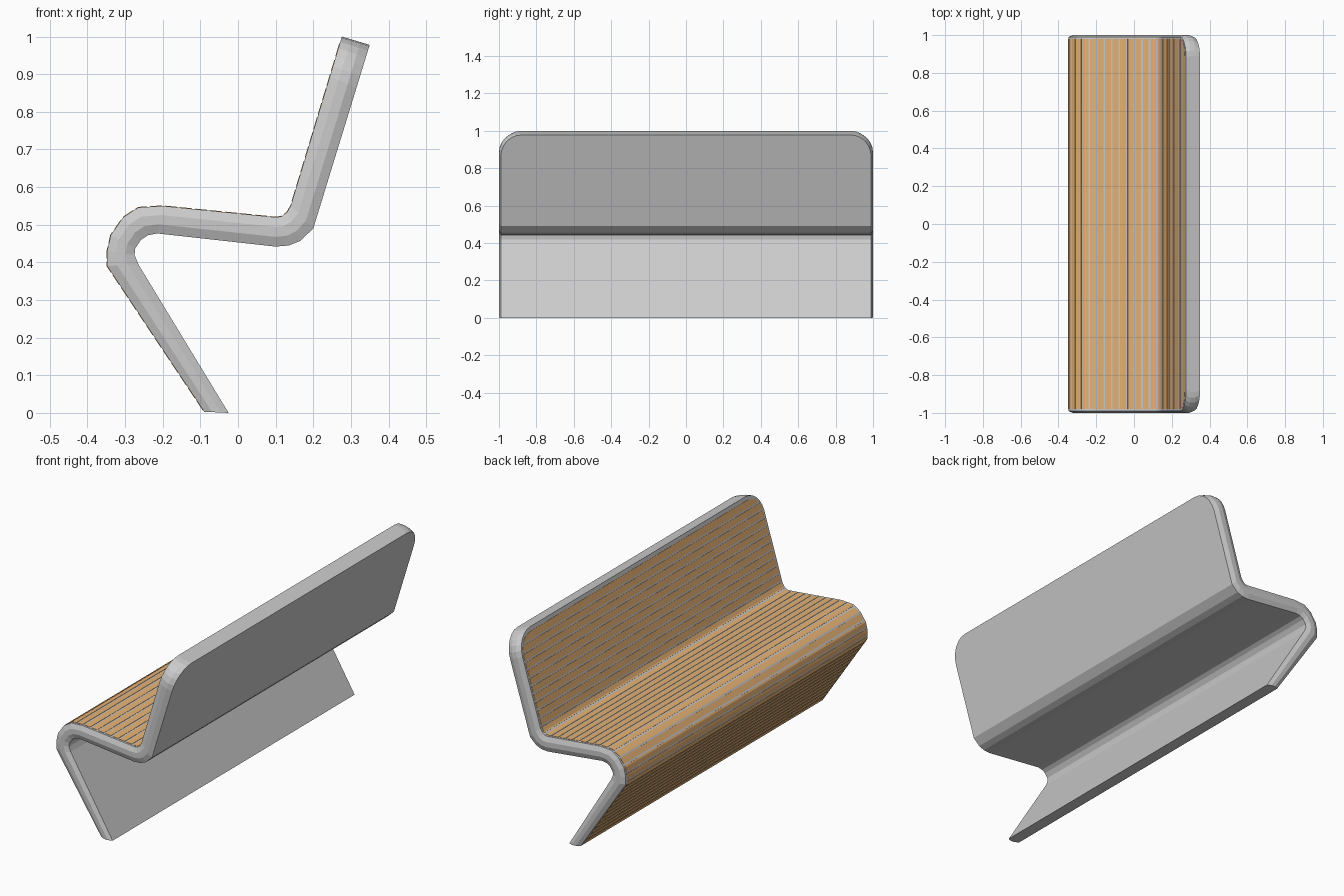
import bpy, bmesh, math
from mathutils import Vector

if "Cube" in bpy.data.objects:
    bpy.data.objects.remove(bpy.data.objects["Cube"])

# Side profile as pairs: seating-side point, underside point (x, z)
PAIRS = [((-.09, .003), (-.025, 0)), ((-.348, .39), (-.265, .395)),
         ((-.348, .43), (-.275, .42)), ((-.338, .473), (-.273, .437)),
         ((-.305, .52), (-.258, .46)), ((-.265, .546), (-.24, .472)),
         ((-.2, .55), (-.215, .477)), ((.1, .52), (.1, .442)),
         ((.115, .522), (.135, .445)), ((.13, .533), (.165, .457)),
         ((.14, .55), (.2, .49)), ((.276, 1.0), (.35, .978))]
UP = [Vector(p[0]) for p in PAIRS]
LOW = [Vector(p[1]) for p in PAIRS]
ARC = [0.0]
for a, b in zip(UP, UP[1:]):
    ARC.append(ARC[-1] + (b - a).length)
TOTAL = ARC[-1]
RADIUS, RIM = 0.11, 0.02


def at(s):
    """Seating-side point, underside point and outward normal at arc length s."""
    i = max(k for k in range(len(ARC) - 1) if ARC[k] <= s + 1e-9)
    f = (s - ARC[i]) / (ARC[i + 1] - ARC[i])
    t = (UP[i + 1] - UP[i]).normalized()
    return UP[i].lerp(UP[i + 1], f), LOW[i].lerp(LOW[i + 1], f), Vector((-t.y, t.x))


def half_width(s, inset):
    """Half width of the sheet, rounded off at the top corners."""
    r, d = RADIUS - inset, TOTAL - inset - s
    if d >= r:
        return 1 - inset
    return 1 - inset - r + math.sqrt(max(0, r * r - (r - d) ** 2))


def loft(bm, rings):
    """Skin closed rings and cap both ends."""
    vs = [[bm.verts.new(p) for p in ring] for ring in rings]
    n = len(vs[0])
    for a, b in zip(vs, vs[1:]):
        for j in range(n):
            bm.faces.new((a[j], a[(j + 1) % n], b[(j + 1) % n], b[j]))
    bm.faces.new(vs[0][::-1])
    bm.faces.new(vs[-1])


def finish(bm, name, color=None):
    bmesh.ops.recalc_face_normals(bm, faces=bm.faces)
    me = bpy.data.meshes.new(name)
    bm.to_mesh(me)
    bm.free()
    ob = bpy.data.objects.new(name, me)
    bpy.context.collection.objects.link(ob)
    if color:
        mat = bpy.data.materials.new(name + "_wood")
        mat.diffuse_color = color
        mat.use_nodes = True
        mat.node_tree.nodes["Principled BSDF"].inputs["Base Color"].default_value = mat.diffuse_color
        me.materials.append(mat)
    return ob


# Folded bench shell with a faceted rim
stations = ARC[:-1] + [TOTAL - RADIUS * (1 - math.sin(math.radians(a)))
                       for a in range(0, 91, 15)]
rings = []
for s in stations:
    u, l, _ = at(s)
    w = half_width(s, 0)
    half = [(w - .01, 0), (w, .33), (w, .67), (w - .01, 1)]
    section = half + [(-y, f) for y, f in reversed(half)]
    ring = []
    for y, f in section:
        p = u.lerp(l, f)
        ring.append((p.x, y, p.y))
    rings.append(ring)
bm = bmesh.new()
loft(bm, rings)
finish(bm, "bench_shell")

# Wooden slats running along the whole seating side
PITCH, GAP, RAISE, DEPTH = 0.04, 0.009, 0.0015, 0.006
bm = bmesh.new()
end = TOTAL - RIM
count = round(end / PITCH)
pitch = end / count
for k in range(count):
    s0, s1 = k * pitch + GAP / 2, (k + 1) * pitch - GAP / 2
    if k == count - 1:
        s1 = end
    cuts = [s0 + (s1 - s0) * j / 4 for j in range(5)]
    cuts = sorted(cuts + [a for a in ARC if s0 + .001 < a < s1 - .001])
    rings = []
    for s in cuts:
        u, _, n = at(s)
        w = half_width(s, RIM)
        hi, lo = u + n * RAISE, u - n * DEPTH
        rings.append([(hi.x, -w, hi.y), (hi.x, w, hi.y),
                      (lo.x, w, lo.y), (lo.x, -w, lo.y)])
    loft(bm, rings)
finish(bm, "bench_slats", (0.8, 0.45, 0.18, 1))
